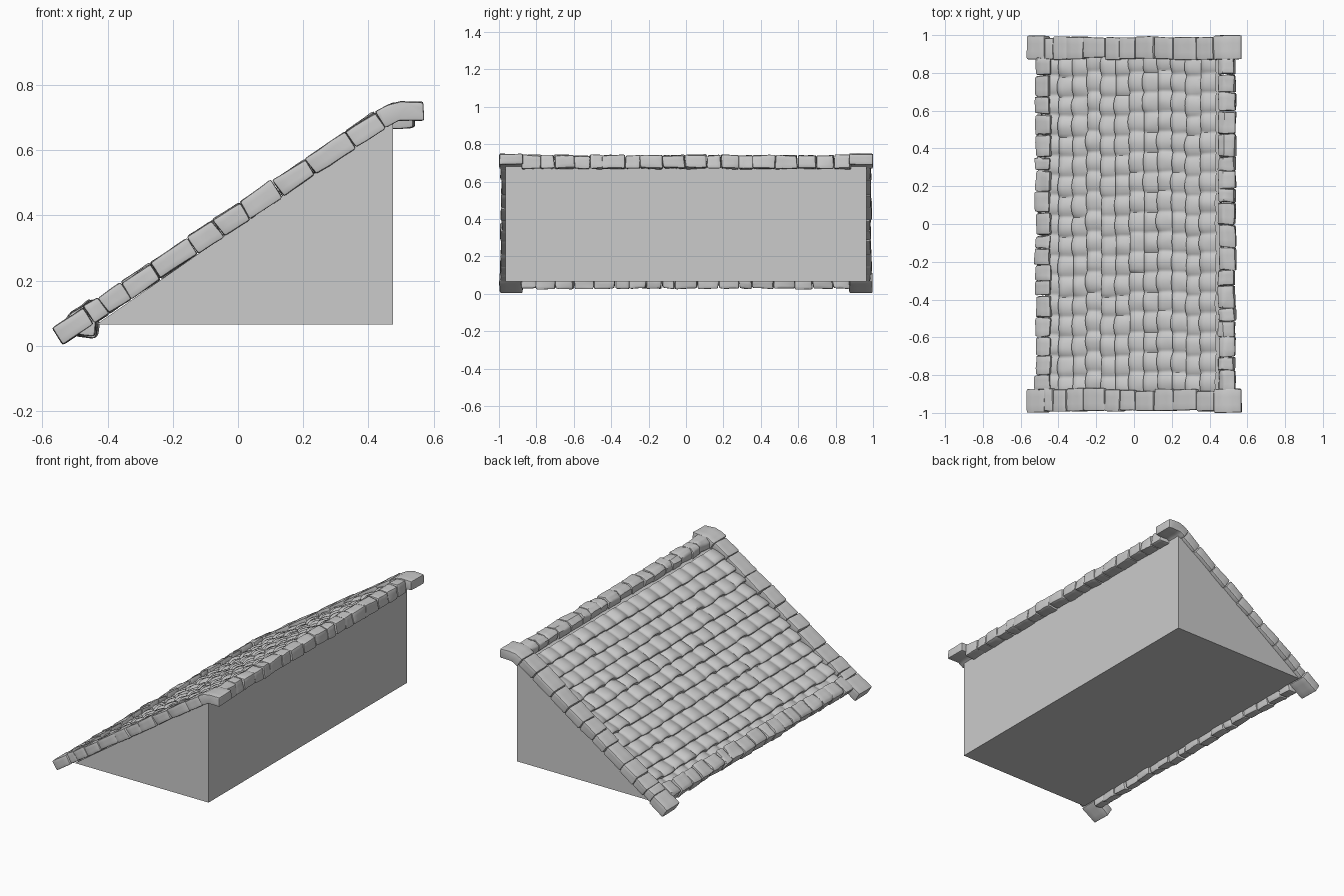
import bpy, bmesh, math, random
from mathutils import Vector, noise

if "Cube" in bpy.data.objects:
    bpy.data.objects.remove(bpy.data.objects["Cube"])

random.seed(7)
ANG = math.atan(0.672)
C, S = math.cos(ANG), math.sin(ANG)
THICK = 0.06


def slope(u, v):
    """Point in the xz plane: u runs up the roof slope, v is height off it."""
    return (-0.537 + u * C - v * S, 0.003 + u * S + v * C)


def finish(bm, name, angle=35):
    me = bpy.data.meshes.new(name)
    bm.to_mesh(me)
    bm.free()
    ob = bpy.data.objects.new(name, me)
    bpy.context.collection.objects.link(ob)
    if angle:
        bpy.ops.object.select_all(action='DESELECT')
        ob.select_set(True)
        bpy.context.view_layer.objects.active = ob
        bpy.ops.object.shade_smooth_by_angle(angle=math.radians(angle))
    return ob


def prism(bm, profile, y0, y1, jit=0.0, bevel=0.0):
    """Extrude an xz profile along y; optionally roughen and round it into a stone."""
    t = bmesh.new()
    rings = [[t.verts.new((x, y, z)) for x, z in profile] for y in (y0, y1)]
    n = len(profile)
    t.faces.new(rings[0])
    t.faces.new(rings[1][::-1])
    for i in range(n):
        j = (i + 1) % n
        t.faces.new((rings[0][i], rings[1][i], rings[1][j], rings[0][j]))
    bmesh.ops.recalc_face_normals(t, faces=t.faces[:])
    if jit:
        for v in t.verts:
            v.co += Vector([random.uniform(-jit, jit) for _ in range(3)])
    if bevel:
        bmesh.ops.subdivide_edges(t, edges=[e for e in t.edges if e.calc_length() > 0.03],
                                  cuts=2, use_grid_fill=True)
        sharp = [e for e in t.edges if len(e.link_faces) == 2
                 and e.calc_face_angle(0) > math.radians(40)]
        bmesh.ops.bevel(t, geom=sharp, offset=bevel, segments=2, profile=0.6,
                        affect='EDGES', clamp_overlap=True)
        for v in t.verts:
            v.co += noise.noise_vector(v.co * 22) * jit * 0.7
    me = bpy.data.meshes.new("tmp")
    t.to_mesh(me)
    t.free()
    bm.from_mesh(me)
    bpy.data.meshes.remove(me)


# Solid wedge below the roof
bm = bmesh.new()
prism(bm, [(-0.435, 0.065), (0.475, 0.065), (0.475, 0.695)], -0.965, 0.965)
finish(bm, "wedge_body", 0)

# Tiled slope: overlapping courses with rounded tiles
bm = bmesh.new()
COURSES, TILES, NY = 12, 17, 204
U0, U1, Y = 0.10, 1.185, 0.90
step = (U1 - U0) / COURSES
steps = [(0.0, 0.0), (0.0, 0.75), (0.10, 1.0), (0.35, 0.85), (0.7, 0.5), (1.0, 0.1)]
rows = []
for c in range(COURSES):
    lift = [random.uniform(-0.003, 0.004) for _ in range(TILES + 1)]
    slip = [random.uniform(-0.008, 0.008) for _ in range(TILES + 1)]
    phase = random.uniform(-0.15, 0.15)
    for t, h in steps:
        row = []
        for j in range(NY + 1):
            f = j / NY
            k = f * TILES + phase
            i = int(max(0, min(TILES, k)))
            wave = abs(math.sin(math.pi * k)) ** 0.7
            v = 0.012 + h * (0.022 + lift[i]) + 0.014 * wave
            y = -Y + 2 * Y * f
            u = U0 + step * (c + t) + slip[i] * (1 - t) * wave
            v += 0.004 * noise.noise(Vector((u * 14, y * 14, 0)))
            x, z = slope(u, v)
            row.append(bm.verts.new((x, y, z)))
        rows.append(row)
for a, b in zip(rows, rows[1:]):
    for j in range(NY):
        bm.faces.new((a[j], b[j], b[j + 1], a[j + 1]))
finish(bm, "roof_tiles", 50)

# Gable edging: stones climbing the slope, bent cap stone at the top
joints = [-0.475, -0.43, -0.36, -0.27, -0.155, -0.077, 0.005, 0.105, 0.205, 0.33, 0.42]
joints = [(x + 0.57) / C for x in joints]
cap = [slope(joints[-1], THICK), (0.462, 0.741), (0.50, 0.75), (0.57, 0.748),
       (0.57, 0.692), (0.492, 0.69), slope(joints[-1], 0)]
for side, name in ((-1, "front_gable_stones"), (1, "back_gable_stones")):
    bm = bmesh.new()
    for a, b in zip(joints, joints[1:]):
        top = THICK + random.uniform(-0.004, 0.003)
        quad = [slope(a + 0.001, 0), slope(b - 0.001, 0),
                slope(b - 0.001, top), slope(a + 0.001, top)]
        ys = sorted((side * (0.875 + random.uniform(-0.008, 0.008)),
                     side * (0.99 + random.uniform(-0.006, 0.004))))
        prism(bm, quad, *ys, jit=0.003, bevel=0.008)
    foot = [slope(0, 0), slope(joints[0], 0), slope(joints[0], THICK), slope(0, THICK)]
    for prof in (foot, cap):
        prism(bm, prof, *sorted((side * 0.872, side * 0.998)), jit=0.002, bevel=0.008)
    finish(bm, name)

# Eave and ridge stone rows
eave = [(-0.525, 0.083), (-0.508, 0.10), (-0.445, 0.14), (-0.432, 0.07),
        (-0.437, 0.026), (-0.488, 0.03)]
ridge = [(0.447, 0.722), (0.475, 0.743), (0.532, 0.741), (0.54, 0.672),
         (0.475, 0.667), (0.45, 0.685)]
for prof, name in ((eave, "eave_stones"), (ridge, "ridge_stones")):
    bm = bmesh.new()
    widths = [random.uniform(0.07, 0.13) for _ in range(18)]
    scale = 1.76 / sum(widths)
    y = -0.88
    for w in widths:
        dx = random.uniform(-0.005, 0.004)
        prism(bm, [(px + dx, pz) for px, pz in prof], y + 0.001, y + w * scale - 0.001,
              jit=0.005, bevel=0.012)
        y += w * scale
    finish(bm, name)
